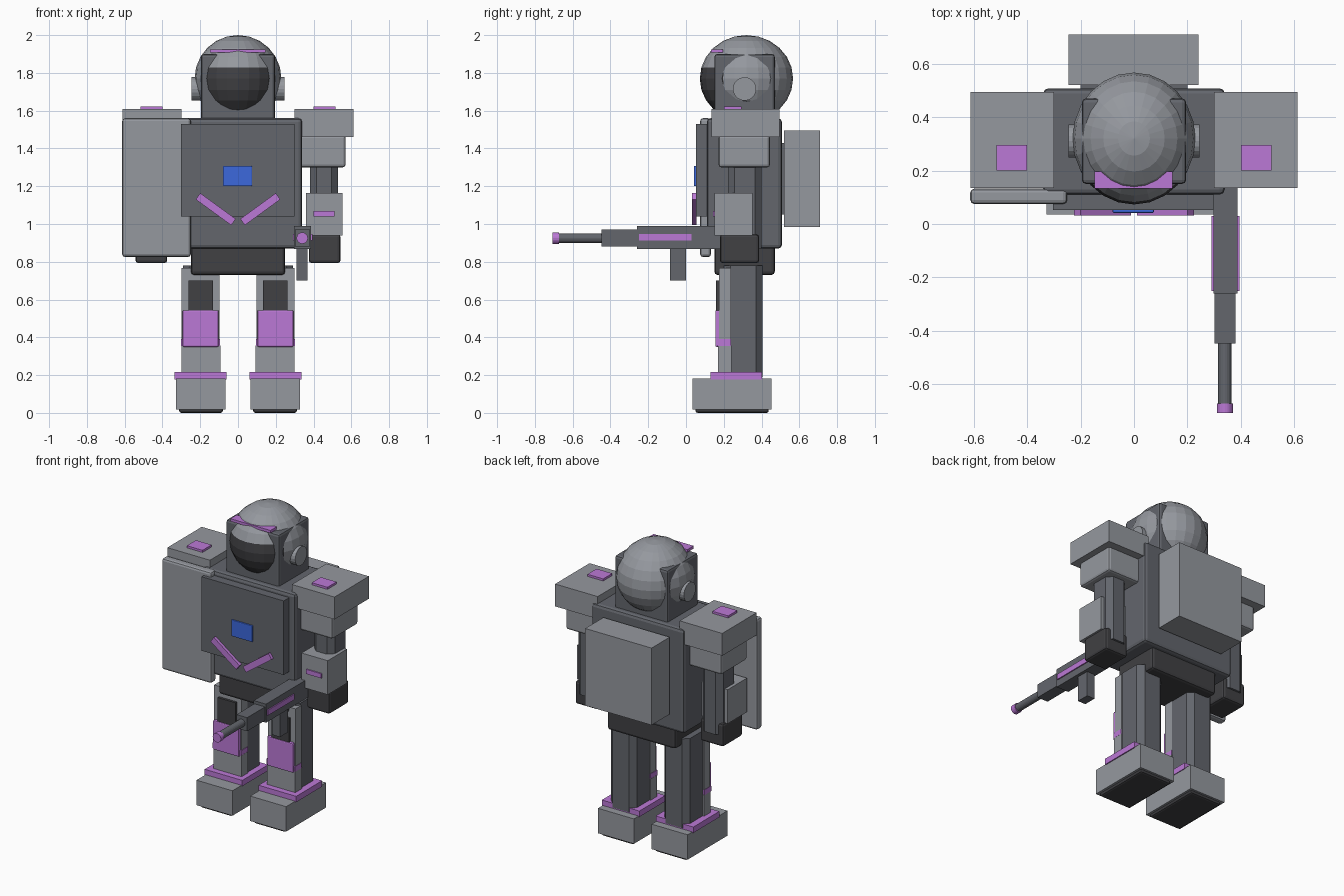
import bpy, bmesh, math
from mathutils import Matrix, Vector

if "Cube" in bpy.data.objects:
    bpy.data.objects.remove(bpy.data.objects["Cube"])


def material(name, colour):
    m = bpy.data.materials.new(name)
    m.diffuse_color = (*colour, 1)
    m.use_nodes = True
    m.node_tree.nodes["Principled BSDF"].inputs["Base Color"].default_value = m.diffuse_color
    return m


LIGHT = material("light_grey", (0.30, 0.315, 0.345))
DARK = material("dark_grey", (0.125, 0.133, 0.152))
BLACK = material("charcoal", (0.052, 0.052, 0.057))
PURPLE = material("purple", (0.50, 0.19, 0.67))
BLUE = material("blue", (0.045, 0.14, 0.72))


def finish(name, bm, *mats):
    me = bpy.data.meshes.new(name)
    bm.to_mesh(me)
    bm.free()
    for m in mats:
        me.materials.append(m)
    ob = bpy.data.objects.new(name, me)
    bpy.context.collection.objects.link(ob)
    return ob


def box(name, mat, x, y, z, bevel=0.0, tilt=0.0, vertical=False):
    """Box from (min, max) ranges, with optional chamfer and tilt about y."""
    size = Vector((x[1] - x[0], y[1] - y[0], z[1] - z[0]))
    centre = Vector((x[0] + x[1], y[0] + y[1], z[0] + z[1])) / 2
    bm = bmesh.new()
    bmesh.ops.create_cube(bm, size=1)
    bmesh.ops.scale(bm, vec=size, verts=bm.verts)
    if bevel:
        edges = [e for e in bm.edges if not vertical or
                 abs(e.verts[0].co.z - e.verts[1].co.z) > 1e-4]
        bmesh.ops.bevel(bm, geom=edges, offset=bevel, segments=1 if vertical else 2,
                        profile=0.5, affect='EDGES')
    bmesh.ops.transform(bm, verts=bm.verts, matrix=Matrix.Translation(centre)
                        @ Matrix.Rotation(tilt, 4, 'Y'))
    return finish(name, bm, mat)


def pair(name, mat, x, y, z, **kw):
    """The same box on both sides of the body."""
    box("right_" + name, mat, x, y, z, **kw)
    box("left_" + name, mat, (-x[1], -x[0]), y, z, **kw)


def rod(name, mat, radius, start, end, sides=20):
    start, end = Vector(start), Vector(end)
    axis = end - start
    bm = bmesh.new()
    bmesh.ops.create_cone(bm, cap_ends=True, segments=sides, radius1=radius,
                          radius2=radius, depth=axis.length)
    rot = axis.to_track_quat('Z', 'Y').to_matrix().to_4x4()
    bmesh.ops.transform(bm, verts=bm.verts,
                        matrix=Matrix.Translation((start + end) / 2) @ rot)
    return finish(name, bm, mat)


# torso
box("torso", DARK, (-.34, .34), (.11, .508), (.87, 1.56), bevel=.02)
box("pelvis", BLACK, (-.25, .25), (.15, .47), (.73, .93), bevel=.018)
box("chest_plate", DARK, (-.303, .298), (.052, .13), (1.04, 1.53))
box("chest_light", BLUE, (-.08, .074), (.042, .06), (1.20, 1.308), bevel=.004)
box("backpack", LIGHT, (-.245, .241), (.52, .71), (.985, 1.495))
box("backpack_mount", DARK, (-.2, .2), (.49, .53), (1.05, 1.43))
for side, s in (("right", 1), ("left", -1)):
    cx = .118 * s
    box(side + "_chest_stripe", PURPLE, (cx - .116, cx + .116), (.032, .056),
        (1.058, 1.099), tilt=-s * math.radians(36))

# helmet: dome pushing through a square collar, dark visor at the front
box("helmet_collar", DARK, (-.195, .195), (.15, .47), (1.54, 1.90), bevel=.015)
bm = bmesh.new()
bmesh.ops.create_uvsphere(bm, u_segments=24, v_segments=12, radius=1)
bmesh.ops.transform(bm, verts=bm.verts, matrix=Matrix.Translation((0, .32, 1.77))
                    @ Matrix.Diagonal((.23, .247, .23, 1)))
for f in bm.faces:
    c = f.calc_center_median()
    f.material_index = int(c.z < 1.83 and c.y < .20)
finish("helmet_dome", bm, LIGHT, BLACK)
box("helmet_brow", PURPLE, (-.148, .145), (.132, .197), (1.907, 1.925))
for side, s in (("right", 1), ("left", -1)):
    rod(side + "_ear_disc", LIGHT, .062, (.18 * s, .31, 1.715), (.245 * s, .31, 1.715))

# arms
pair("shoulder", LIGHT, (.30, .612), (.135, .495), (1.46, 1.608))
pair("shoulder_mark", PURPLE, (.40, .515), (.20, .295), (1.606, 1.622))
pair("shoulder_lower", LIGHT, (.30, .57), (.172, .445), (1.30, 1.47), bevel=.015)
pair("arm", DARK, (.38, .53), (.222, .40), (.87, 1.32), bevel=.035, vertical=True)
pair("forearm_guard", LIGHT, (.36, .552), (.15, .352), (.94, 1.165))
pair("forearm_mark", PURPLE, (.40, .51), (.142, .155), (1.04, 1.07))
pair("hand", BLACK, (.375, .543), (.18, .387), (.793, .945), bevel=.015)

# shield in front of the left arm
box("shield", LIGHT, (-.613, -.25), (.075, .132), (.825, 1.56), bevel=.015)

# legs
pair("leg", DARK, (.10, .29), (.20, .405), (.19, .78), bevel=.035, vertical=True)
pair("leg_guard", LIGHT, (.097, .298), (.176, .237), (.19, .768))
pair("shin_guard", LIGHT, (.093, .30), (.17, .24), (.19, .358))
pair("thigh_plate", BLACK, (.132, .262), (.16, .18), (.53, .70))
pair("knee_plate", PURPLE, (.103, .293), (.155, .18), (.35, .543), bevel=.006)
pair("knee_strap", PURPLE, (.094, .3005), (.165, .237), (.355, .39))
pair("ankle_band", PURPLE, (.06, .335), (.13, .402), (.178, .217))
pair("boot", LIGHT, (.065, .328), (.035, .452), (.018, .183))
pair("sole", BLACK, (.08, .312), (.05, .438), (0, .04), bevel=.012)

# rifle held in the right hand
box("rifle_body", DARK, (.297, .387), (-.26, .22), (.867, .99))
box("rifle_fore_end", DARK, (.302, .38), (-.447, -.25), (.88, .97))
box("rifle_stripe", PURPLE, (.29, .394), (-.25, .03), (.912, .948))
box("rifle_magazine", DARK, (.31, .367), (-.085, 0), (.70, .88))
rod("rifle_barrel", DARK, .025, (.34, -.68, .925), (.34, -.43, .925))
rod("rifle_muzzle", PURPLE, .03, (.34, -.707, .925), (.34, -.672, .925))
